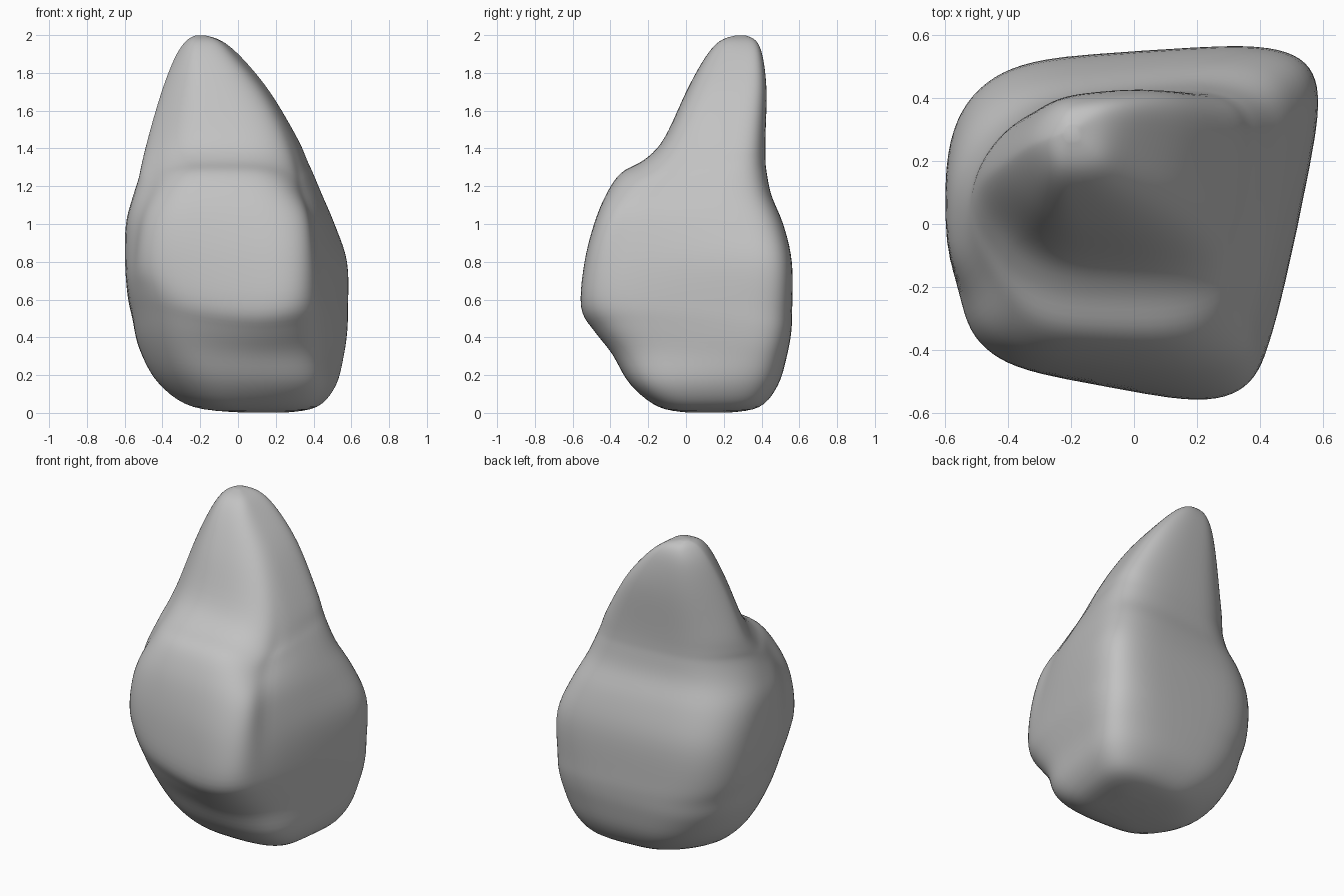
import bpy, bmesh, math
from mathutils import Vector

cube = bpy.data.objects.get("Cube")
if cube:
    bpy.data.objects.remove(cube)

SIDES, STEPS = 80, 5

# Height, then the x, y corners: front left edge, front right edge, back right, back left
SECTIONS = [
    (0, .04, .04, .22, .02, .24, .22, .06, .2),
    (.03, -.26, -.14, .38, -.15, .44, .41, -.22, .36),
    (.15, -.42, -.26, .44, -.32, .56, .51, -.42, .46),
    (.31, -.52, -.34, .41, -.42, .62, .56, -.53, .5),
    (.43, -.56, -.39, .4, -.53, .64, .585, -.56, .51),
    (.55, -.58, -.42, .4, -.61, .64, .59, -.59, .51),
    (.8, -.6, -.43, .41, -.58, .63, .59, -.6, .5),
    (1, -.59, -.42, .41, -.52, .55, .55, -.6, .44),
    (1.15, -.55, -.39, .38, -.45, .48, .49, -.57, .38),
    (1.27, -.5, -.33, .34, -.36, .43, .465, -.55, .36),
    (1.34, -.49, -.21, .33, -.23, .39, .455, -.53, .36),
    (1.45, -.46, -.1, .28, -.13, .34, .45, -.5, .37),
    (1.7, -.39, 0, .13, 0, .19, .45, -.42, .39),
    (1.88, -.33, .1, -.02, .1, .04, .42, -.34, .39),
    (1.97, -.28, .18, -.1, .18, -.08, .38, -.27, .36),
    (2, -.22, .27, -.18, .27, -.18, .31, -.22, .31),
]


def spline(a, b, c, d, t):
    """Smooth interpolation from b to c."""
    return b + t / 2 * (c - a + t * (2 * a - 5 * b + 4 * c - d + t * (3 * (b - c) + d - a)))


def bell(z, middle, width):
    return math.exp(-((z - middle) / width) ** 2)


def blend_sections():
    last = len(SECTIONS) - 1
    for i in range(last):
        near = [SECTIONS[min(max(i + k, 0), last)] for k in (-1, 0, 1, 2)]
        for s in range(STEPS):
            yield [spline(*values, s / STEPS) for values in zip(*near)]
    yield SECTIONS[last]


def ring_point(section, angle):
    """Point of a rounded square stretched over the four corners."""
    z = section[0]
    fl, fr, br, bl = (Vector(section[k:k + 2]) for k in (1, 3, 5, 7))
    c, s = math.cos(angle), math.sin(angle)
    # Squarer in the middle and towards the left side of the model
    power = 2 / (2.7 + 1.6 * bell(z, .75, .45) + c)
    u = (1 + math.copysign(abs(c) ** power, c)) / 2
    v = (1 + math.copysign(abs(s) ** power, s)) / 2
    p = fl.lerp(fr, u).lerp(bl.lerp(br, u), v)
    # Front bulge: slanted lower edge and drooping upper corners
    lift = bell(z, .5, .2) * (1 - v) * (.35 * (u - .7) ** 2 + .02 * u ** 8)
    droop = bell(z, 1.27, .16) * (1 - v) ** 2 * .12 * (2 * u - 1) ** 4
    # Shallow groove behind the bulge on both sides
    groove = bell(v, .22, .12) * bell(z, 1, .35) * (2 * u - 1) ** 3 * .04
    return p.x - groove, p.y, z + lift - droop


# Rock body
bm = bmesh.new()
rings = [[bm.verts.new(ring_point(sec, math.tau * k / SIDES)) for k in range(SIDES)]
         for sec in blend_sections()]
for low, high in zip(rings, rings[1:]):
    for k in range(SIDES):
        n = (k + 1) % SIDES
        bm.faces.new((low[k], low[n], high[n], high[k]))
bm.faces.new(rings[0][::-1])
bm.faces.new(rings[-1])
for _ in range(3):
    bmesh.ops.smooth_vert(bm, verts=bm.verts[:], factor=.4,
                          use_axis_x=True, use_axis_y=True, use_axis_z=True)
mesh = bpy.data.meshes.new("rock")
bm.to_mesh(mesh)
bm.free()
mesh.shade_smooth()
rock = bpy.data.objects.new("rock", mesh)
bpy.context.collection.objects.link(rock)

# Stone grey
grey = bpy.data.materials.new("stone grey")
grey.use_nodes = True
color = (.54, .54, .54, 1)
grey.diffuse_color = color
grey.node_tree.nodes["Principled BSDF"].inputs["Base Color"].default_value = color
mesh.materials.append(grey)
